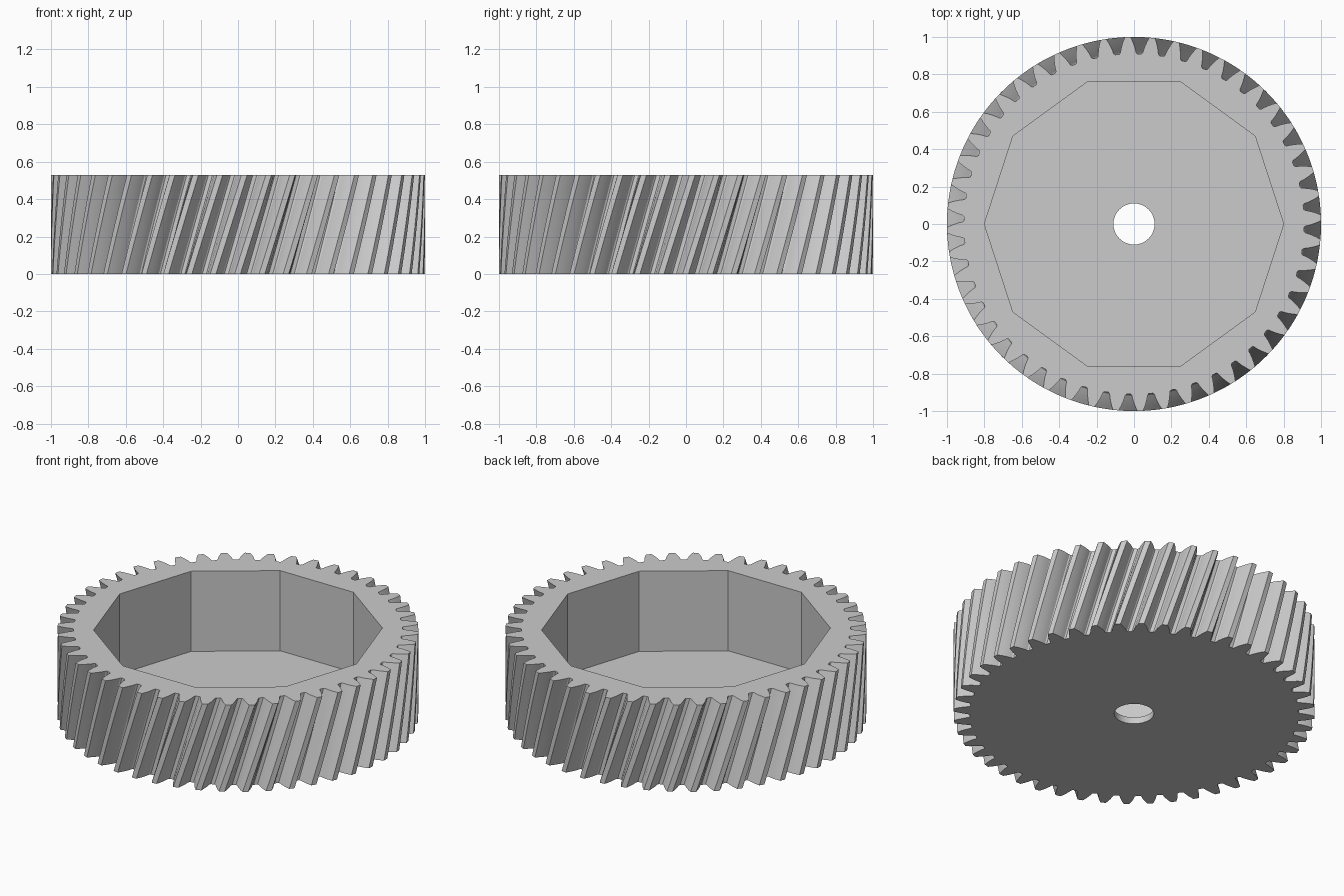
import bpy, bmesh
from math import pi, cos, sin, tan, acos, radians

cube = bpy.data.objects.get("Cube")
if cube:
    bpy.data.objects.remove(cube, do_unlink=True)

# Main sizes
TEETH = 48
HEIGHT, FLOOR = 0.53, 0.04
TIP, PITCH, ROOT = 1.0, 0.96, 0.91
BASE = PITCH * cos(radians(20))
TWIST = radians(9.6)
PHASE = radians(1.95)
SLICES = 8


def involute(r):
    a = acos(BASE / r)
    return tan(a) - a


def half_angle(r):
    """Half the angular thickness of a tooth at radius r."""
    return pi / (2 * TEETH) + involute(PITCH) - involute(r)


def polygon(sides, radius):
    return [(radius, 2 * pi * i / sides) for i in range(sides)]


def gear_outline():
    flank = [(ROOT, pi / TEETH - 0.012)]
    flank += [(r, half_angle(r)) for r in (0.917, 0.935, 0.955, 0.978, TIP)]
    tooth = [(r, -a) for r, a in flank] + [(r, a) for r, a in reversed(flank)]
    return [(r, a + 2 * pi * i / TEETH) for i in range(TEETH) for r, a in tooth]


def add_ring(bm, outline, z, turn=0.0):
    return [bm.verts.new((r * cos(a + turn), r * sin(a + turn), z)) for r, a in outline]


def bridge(bm, low, high):
    n = len(low)
    for i in range(n):
        j = (i + 1) % n
        bm.faces.new((low[i], low[j], high[j], high[i]))


def cap(bm, *rings):
    """Fill the flat area between an outer ring and an inner ring."""
    edges = []
    for ring in rings:
        for i, v in enumerate(ring):
            w = ring[(i + 1) % len(ring)]
            edges.append(bm.edges.get((v, w)) or bm.edges.new((v, w)))
    bmesh.ops.triangle_fill(bm, edges=edges, use_beauty=True)


bm = bmesh.new()

# Helical toothed rim
outline = gear_outline()
rim = [add_ring(bm, outline, HEIGHT * k / SLICES, PHASE - TWIST * (1 - k / SLICES))
       for k in range(SLICES + 1)]
for low, high in zip(rim, rim[1:]):
    bridge(bm, low, high)

# Ten-sided pocket
pocket_floor = add_ring(bm, polygon(10, 0.8), FLOOR)
pocket_top = add_ring(bm, polygon(10, 0.8), HEIGHT)
bridge(bm, pocket_floor, pocket_top)

# Shaft hole through the floor
hole_low = add_ring(bm, polygon(48, 0.11), 0)
hole_high = add_ring(bm, polygon(48, 0.11), FLOOR)
bridge(bm, hole_low, hole_high)

# Flat top rim, pocket floor and underside
cap(bm, rim[-1], pocket_top)
cap(bm, pocket_floor, hole_high)
cap(bm, rim[0], hole_low)
bmesh.ops.recalc_face_normals(bm, faces=bm.faces)

mesh = bpy.data.meshes.new("helical_gear")
bm.to_mesh(mesh)
bm.free()
gear = bpy.data.objects.new("helical_gear", mesh)
bpy.context.collection.objects.link(gear)

# Single grey material
grey = bpy.data.materials.new("light_grey")
grey.use_nodes = True
colour = (0.6, 0.6, 0.6, 1)
grey.diffuse_color = colour
grey.node_tree.nodes["Principled BSDF"].inputs["Base Color"].default_value = colour
mesh.materials.append(grey)

bpy.context.view_layer.objects.active = gear
gear.select_set(True)
bpy.ops.object.shade_smooth_by_angle(angle=radians(25))
